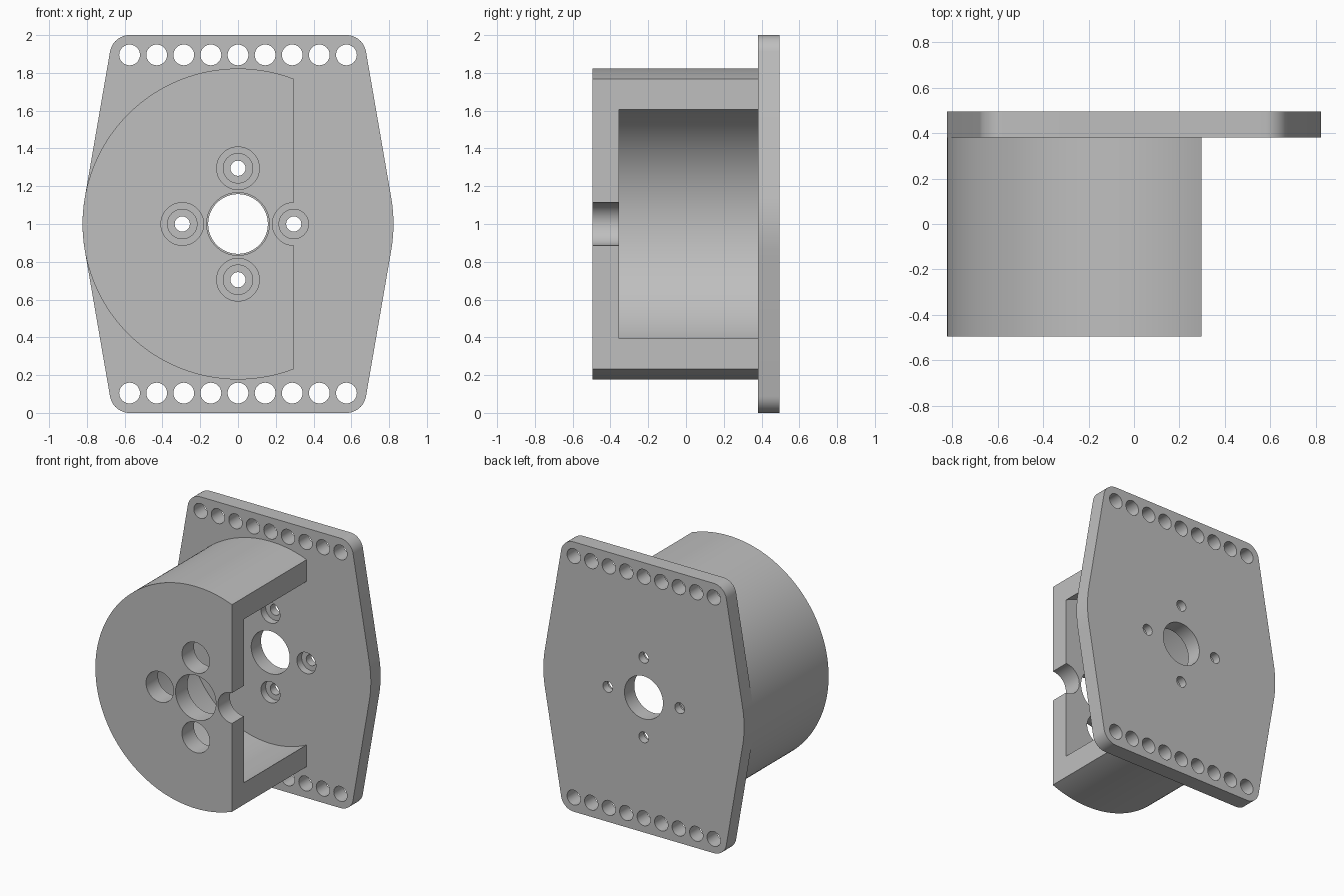
import bpy, bmesh
from math import acos, atan2, cos, hypot, pi, sin

cube = bpy.data.objects.get("Cube")
if cube:
    bpy.data.objects.remove(cube, do_unlink=True)

# Main dimensions
FRONT, BACK, SEAT = -0.495, 0.495, 0.38   # depth limits and the plate's front face
CZ = 1.0                                  # height of the main axis
R_OUT, R_IN, CUT_X = 0.823, 0.675, 0.297  # housing radii and its flat side
HOLE_X, HOLE_Z, CORNER_R = 0.574, 0.895, 0.105
BOLT_R = 0.295                            # bolt circle radius

grey = bpy.data.materials.new("plain grey")
grey.use_nodes = True
grey.diffuse_color = (0.52, 0.52, 0.52, 1)
grey.node_tree.nodes["Principled BSDF"].inputs["Base Color"].default_value = grey.diffuse_color


def arc(x, z, r, a0, a1, n):
    return [(x + r * cos(a0 + (a1 - a0) * i / n), z + r * sin(a0 + (a1 - a0) * i / n))
            for i in range(n + 1)]


def circle(x, z, r, n=48):
    return arc(x, z, r, 0, 2 * pi, n)[:-1]


def extrude(name, outlines, y0, y1):
    """Prism object made from outlines in the x-z plane."""
    bm = bmesh.new()
    for pts in outlines:
        face = bm.faces.new([bm.verts.new((x, y0, z)) for x, z in pts])
        grown = bmesh.ops.extrude_face_region(bm, geom=[face])["geom"]
        for v in grown:
            if isinstance(v, bmesh.types.BMVert):
                v.co.y = y1
    bmesh.ops.recalc_face_normals(bm, faces=bm.faces)
    mesh = bpy.data.meshes.new(name)
    bm.to_mesh(mesh)
    bm.free()
    mesh.materials.append(grey)
    obj = bpy.data.objects.new(name, mesh)
    bpy.context.collection.objects.link(obj)
    return obj


def activate(obj):
    bpy.ops.object.select_all(action="DESELECT")
    obj.select_set(True)
    bpy.context.view_layer.objects.active = obj


def cut(obj, outlines, y0, y1):
    cutter = extrude("cutter", outlines, y0, y1)
    cutter.hide_render = True
    mod = obj.modifiers.new("cut", "BOOLEAN")
    mod.operation, mod.solver, mod.object = "DIFFERENCE", "EXACT", cutter
    activate(obj)
    bpy.ops.object.modifier_apply(modifier=mod.name)
    bpy.data.objects.remove(cutter, do_unlink=True)


def bolt_circles(r):
    return [circle(BOLT_R * dx, CZ + BOLT_R * dz, r)
            for dx, dz in ((1, 0), (0, 1), (-1, 0), (0, -1))]


# Mounting plate: straight sides tangent to the corner rounds and the wide side arcs
rise = HOLE_Z
t = atan2(rise, HOLE_X) - acos((R_OUT - CORNER_R) / hypot(HOLE_X, rise))
right = (arc(HOLE_X, CZ - rise, CORNER_R, -pi / 2, -t, 12)
         + arc(0, CZ, R_OUT, -t, t, 16)
         + arc(HOLE_X, CZ + rise, CORNER_R, t, pi / 2, 12))
left = [(-x, z) for x, z in reversed(right)]
plate = extrude("mounting_plate", [right + left], SEAT, BACK)

# Plate holes: edge rows, centre bore and bolt holes, then the counterbores
rows = [circle(HOLE_X * i / 4, CZ + s * rise, 0.055, 32)
        for i in range(-4, 5) for s in (-1, 1)]
cut(plate, rows + [circle(0, CZ, 0.158, 64)] + bolt_circles(0.04), 0.3, 0.6)
cut(plate, bolt_circles(0.078), 0.3, 0.435)

# Housing: drum with one side sliced flat, hollowed from behind
a = acos(CUT_X / R_OUT)
housing = extrude("housing", [arc(0, CZ, R_OUT, a, 2 * pi - a, 120)], FRONT, SEAT)
cut(housing, [circle(0, CZ, R_IN, 128)], -0.355, 0.6)

# Access holes through the front wall, one of them open at the flat side
cut(housing, [circle(0, CZ, 0.166, 64)] + bolt_circles(0.113), -0.6, -0.2)

for part in (plate, housing):
    activate(part)
    bpy.ops.object.shade_smooth_by_angle(angle=pi / 6)
